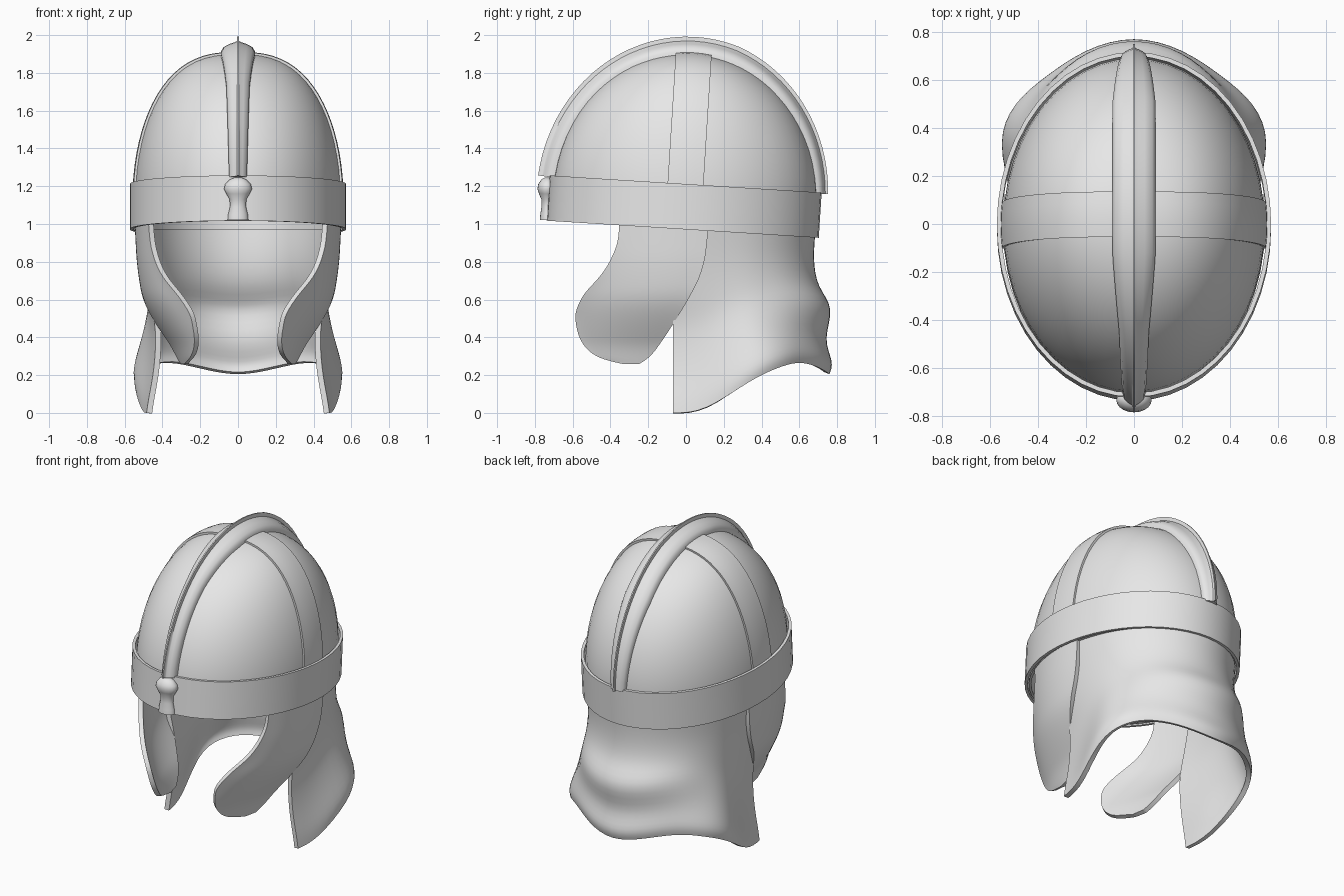
import bpy, bmesh
from math import sin, cos, pi, sqrt, radians, copysign

cube = bpy.data.objects.get("Cube")
if cube:
    bpy.data.objects.remove(cube, do_unlink=True)

steel = bpy.data.materials.new("plain_steel_grey")
steel.use_nodes = True
GREY = (0.8, 0.8, 0.8, 1)
steel.diffuse_color = GREY
steel.node_tree.nodes["Principled BSDF"].inputs["Base Color"].default_value = GREY

# The bowl, rim and crest share one slightly tilted frame
TILT = radians(-3.6)
CENTRE = (0, -0.01, 1.092)
RX, RY, RZ, LIFT = 0.547, 0.70, 0.768, 0.04
SHOULDER = 0.76  # below 1 gives the bowl fuller sides


def loft(name, rows, closed=False, solid=False, tilted=False, mirror=False,
         smooth=0, thickness=0):
    """Skin rows of points, then apply mirror, subdivision and thickness."""
    bm = bmesh.new()
    grid = [[bm.verts.new(p) for p in row] for row in rows]
    for upper, lower in zip(grid, grid[1:]):
        n = len(upper)
        for c in range(n if closed else n - 1):
            d = (c + 1) % n
            bm.faces.new((upper[c], lower[c], lower[d], upper[d]))
    bmesh.ops.remove_doubles(bm, verts=bm.verts, dist=0.0005)
    if solid:
        bmesh.ops.holes_fill(bm, edges=[e for e in bm.edges if e.is_boundary])
        bmesh.ops.recalc_face_normals(bm, faces=bm.faces)
    mesh = bpy.data.meshes.new(name)
    bm.to_mesh(mesh)
    bm.free()
    obj = bpy.data.objects.new(name, mesh)
    bpy.context.collection.objects.link(obj)
    mesh.materials.append(steel)
    if tilted:
        obj.location = CENTRE
        obj.rotation_euler.x = TILT
    if mirror:
        mod = obj.modifiers.new("mirror", 'MIRROR')
        mod.use_clip = True
    if smooth:
        mod = obj.modifiers.new("smooth", 'SUBSURF')
        mod.levels = smooth
        mod.boundary_smooth = 'PRESERVE_CORNERS'
    if thickness:
        mod = obj.modifiers.new("thickness", 'SOLIDIFY')
        mod.thickness = thickness
        mod.offset = -1
    bpy.ops.object.select_all(action='DESELECT')
    obj.select_set(True)
    bpy.context.view_layer.objects.active = obj
    bpy.ops.object.convert(target='MESH')
    bpy.ops.object.shade_smooth_by_angle(angle=radians(40))
    return obj


def ellipse(rx, ry, z, count=48):
    steps = [2 * pi * i / count for i in range(count)]
    return [(rx * cos(a), ry * sin(a), z) for a in steps]


def blend(keys, t):
    """Straight-line lookup in a list of (position, value) pairs."""
    for (a, u), (b, v) in zip(keys, keys[1:]):
        if t <= b:
            return u + (v - u) * max(0, t - a) / (b - a)
    return keys[-1][1]


# Bowl: full-sided half ellipsoid with a short straight skirt behind the rim
bowl = []
for i in range(21):
    a = pi / 2 * (i / 20) ** 1.3
    bowl.append(ellipse(RX * sin(a) ** SHOULDER, RY * sin(a) ** 0.97, LIFT + RZ * cos(a)))
bowl.append(ellipse(RX, RY, -0.115))
loft("bowl", bowl, closed=True, tilted=True, thickness=0.015)

# Rim band: a plain elliptical hoop
outer, inner = (0.573, 0.722), (0.555, 0.704)
corners = [(outer, 0.12), (outer, -0.12), (inner, -0.12), (inner, 0.12), (outer, 0.12)]
loft("rim_band", [ellipse(*r, z) for r, z in corners], closed=True, tilted=True)

# Strap running over the bowl from side to side
strap = []
for i in range(41):
    a = pi - pi * i / 40
    across = copysign(abs(cos(a)) ** SHOULDER, cos(a))
    row = []
    for j in range(5):
        y = -0.095 + 0.19 * j / 4
        k = sqrt(1 - (y / RY) ** 2)
        row.append(((RX + 0.012) * k * across, y, LIFT + (RZ + 0.012) * k * sin(a)))
    strap.append(row)
loft("cross_strap", strap, tilted=True, thickness=0.02)

# Crest: rounded rib with a thin fin, swept from front to back
half_width = [(0, 0.047), (0.25, 0.062), (0.42, 0.09), (0.75, 0.09), (1, 0.05)]
height = [(0, 0.085), (0.6, 0.094), (1, 0.06)]
section = [(1, -0.2), (1, 0.15), (0.85, 0.4), (0.5, 0.58), (0.2, 0.68)]
crest = []
for i in range(41):
    t = i / 40
    a = 0.09 + (pi - 0.18) * t
    w, h = blend(half_width, t), blend(height, t)
    side = [(x * w, r * h) for x, r in section] + [(0.005, 0.75 * h), (0.004, h)]
    ring = side + [(-x, r) for x, r in reversed(side)]
    crest.append([(x, -(RY + r) * cos(a), LIFT + (RZ + r) * sin(a)) for x, r in ring])
loft("crest", crest, closed=True, solid=True, tilted=True)

# Turned finial at the front foot of the crest
profile = [(0.02, 1.245), (0.045, 1.235), (0.068, 1.21), (0.074, 1.185), (0.062, 1.16),
           (0.044, 1.13), (0.043, 1.09), (0.052, 1.05), (0.055, 1.02)]
finial = [[(x, y - 0.735, z) for x, y, z in ellipse(r, r * 0.7, z, 20)] for r, z in profile]
loft("crest_finial", finial, closed=True, solid=True)

# Neck guard: half cage of radial scales, tucked under the cheeks, flaring at the hem
angles = [-6, 8, 25, 38, 52, 70, 90]
hem = [0.0, 0.0, 0.18, 0.25, 0.275, 0.235, 0.19]
flare = [
    (0, [1, 1, 1, 1, 1, 1, 1]),
    (0.2, [0.94, 0.95, 0.98, 0.98, 0.98, 0.98, 0.98]),
    (0.4, [0.87, 0.91, 0.98, 1, 1.01, 1.01, 1.01]),
    (0.54, [0.81, 0.87, 1.01, 1.04, 1.09, 1.14, 1.16]),
    (0.76, [0.83, 0.9, 1.12, 1.11, 1.08, 1.06, 1.05]),
    (0.92, [0.89, 0.95, 1.21, 1.2, 1.13, 1.13, 1.15]),
    (1, [0.91, 0.96, 1.17, 1.18, 1.11, 1.1, 1.11]),
]
TOP = 0.97
neck = []
for t, scales in flare:
    row = []
    for deg, low, s in zip(angles, hem, scales):
        a = radians(deg)
        row.append((0.535 * s * cos(a), 0.70 * s * sin(a), TOP + (low - TOP) * t))
    # keep the front edge upright
    row[0] = (row[0][0], -0.07, row[0][2])
    neck.append(row)
loft("neck_guard", neck, mirror=True, smooth=2, thickness=0.03)

# Cheek guards: front edge, back edge and inward curl by height
front = [(0.258, -0.33), (0.27, -0.41), (0.3, -0.49), (0.35, -0.54), (0.42, -0.575),
         (0.52, -0.59), (0.62, -0.555), (0.68, -0.49), (0.78, -0.41), (0.9, -0.36), (1.04, -0.35)]
back = [(0.258, -0.25), (0.28, -0.21), (0.32, -0.17), (0.42, -0.10), (0.58, 0.0),
        (0.7, 0.065), (0.8, 0.1), (1.04, 0.125)]
curl = [(0.258, 0.325), (0.35, 0.36), (0.42, 0.405), (0.5, 0.455), (0.58, 0.495),
        (0.65, 0.518), (0.8, 0.538), (1.04, 0.55)]
cheek = []
for i in range(15):
    z = 0.258 + 0.782 * (1 - i / 14) ** 1.3
    y0, y1 = blend(front, z), blend(back, z)
    ys = [y0 + (y1 - y0) * j / 6 for j in range(7)]
    cheek.append([(blend(curl, z) * sqrt(1 - (y / 0.70) ** 2), y, z) for y in ys])
loft("cheek_guards", cheek, mirror=True, smooth=2, thickness=0.028)
